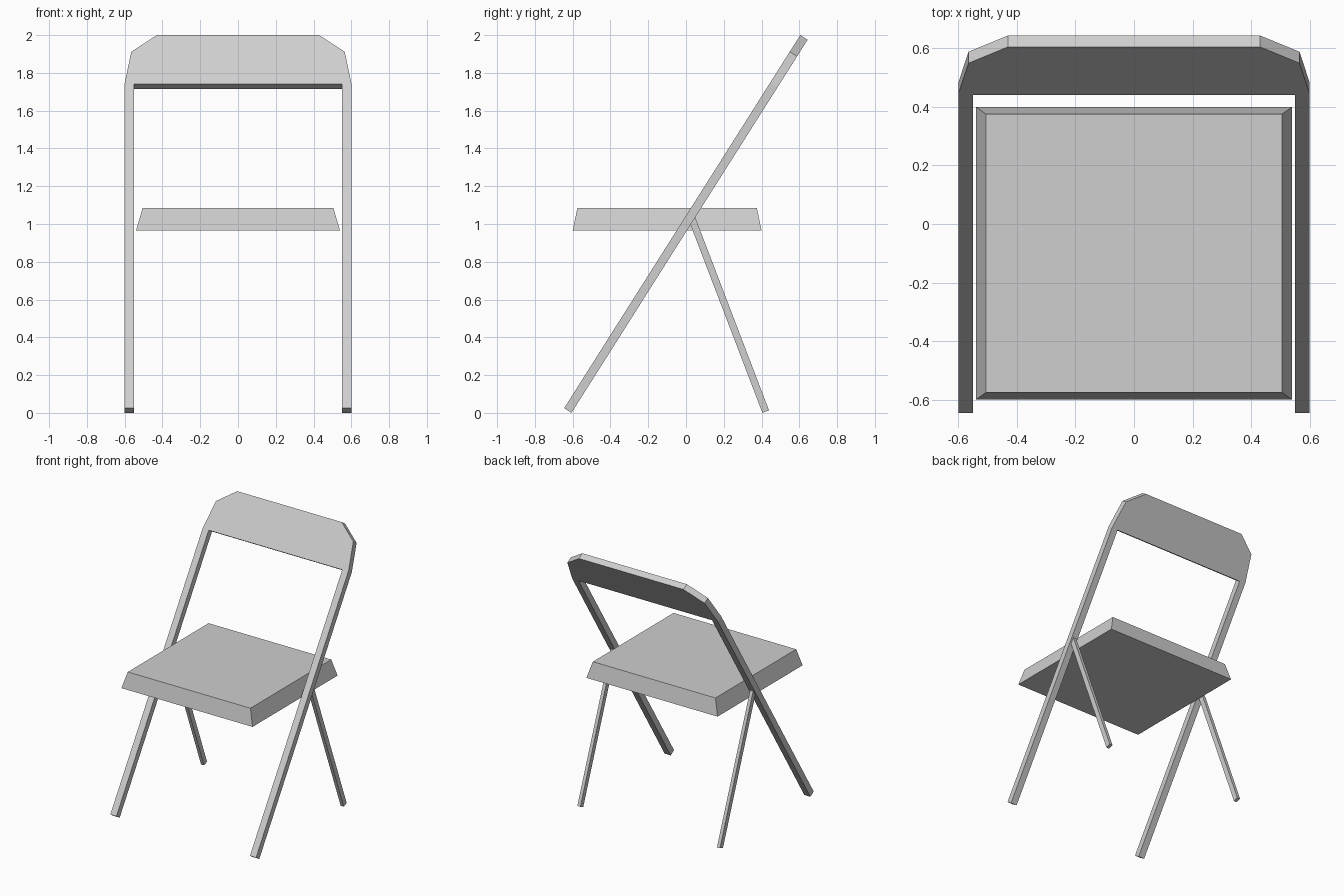
import bpy
import bmesh
from mathutils import Vector

default = bpy.data.objects.get("Cube")
if default:
    bpy.data.objects.remove(default, do_unlink=True)

grey = bpy.data.materials.new("light grey")
grey.use_nodes = True
grey.diffuse_color = (0.62, 0.62, 0.62, 1)
grey.node_tree.nodes["Principled BSDF"].inputs["Base Color"].default_value = grey.diffuse_color


def extruded(name, points, offset):
    """Solid made by sweeping a flat outline along an offset."""
    bm = bmesh.new()
    face = bm.faces.new([bm.verts.new(p) for p in points])
    swept = bmesh.ops.extrude_face_region(bm, geom=[face], use_keep_orig=True)
    moved = [v for v in swept["geom"] if isinstance(v, bmesh.types.BMVert)]
    bmesh.ops.translate(bm, verts=moved, vec=offset)
    bmesh.ops.recalc_face_normals(bm, faces=bm.faces)
    mesh = bpy.data.meshes.new(name)
    bm.to_mesh(mesh)
    bm.free()
    mesh.materials.append(grey)
    obj = bpy.data.objects.new(name, mesh)
    bpy.context.collection.objects.link(obj)
    return obj


# Leaning frame: front legs and backrest cut from one sloping sheet
foot = Vector((0, -0.645, 0.025))
slope = Vector((0, 1.25, 1.975))


def on_slope(x, z):
    p = foot + slope * ((z - foot.z) / slope.z)
    return Vector((x, p.y, p.z))


half = [(0.55, 1.74), (0.55, foot.z), (0.6, foot.z), (0.6, 1.745), (0.565, 1.912), (0.43, 2.0)]
outline = half + [(-x, z) for x, z in reversed(half)]
thickness = Vector((0, slope.z, -slope.y)).normalized() * 0.046
extruded("back_frame", [on_slope(x, z) for x, z in outline], thickness)

# Rear legs: thin bars running from the floor up into the frame
base = Vector((0, 0.422, 0.007))
top = Vector((0, 0.027, 1.04))
along = (top - base).normalized()
side = Vector((0, along.z, -along.y)) * 0.0187
width = 0.025
for name, x in (("left_rear_leg", 0.575), ("right_rear_leg", -0.575)):
    start = Vector((x - width / 2, 0, 0))
    corners = [base - side, base + side, top + side, top - side]
    extruded(name, [start + c for c in corners], Vector((width, 0, 0)))

# Seat: block tapering towards its top
bottom = [(sx * 0.54, -0.1 + sy * 0.5, 0.965) for sx, sy in ((-1, -1), (1, -1), (1, 1), (-1, 1))]
seat = extruded("seat", bottom, Vector((0, 0, 0.12)))
for v in seat.data.vertices:
    if v.co.z > 1:
        v.co.x *= 0.505 / 0.54
        v.co.y = -0.1 + (v.co.y + 0.1) * 0.95
